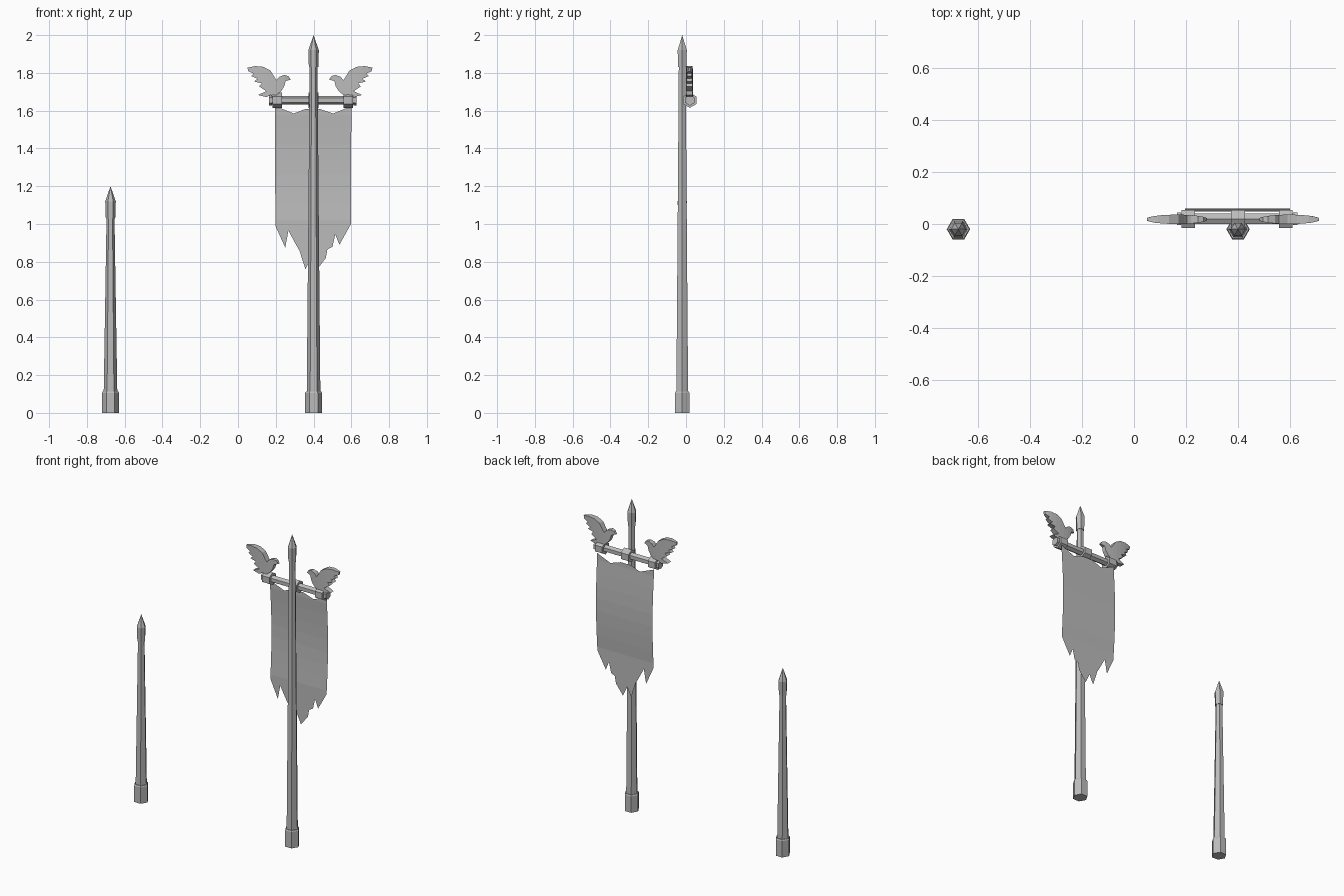
import bpy, bmesh, math
from mathutils import Matrix, Vector

if "Cube" in bpy.data.objects:
    bpy.data.objects.remove(bpy.data.objects["Cube"], do_unlink=True)

grey = bpy.data.materials.new("weathered grey")
grey.use_nodes = True
grey.diffuse_color = (0.5, 0.5, 0.5, 1)
grey.node_tree.nodes["Principled BSDF"].inputs["Base Color"].default_value = (0.5, 0.5, 0.5, 1)


def finish(name, bm):
    mesh = bpy.data.meshes.new(name)
    bm.to_mesh(mesh)
    bm.free()
    mesh.materials.append(grey)
    obj = bpy.data.objects.new(name, mesh)
    bpy.context.collection.objects.link(obj)
    return obj


def hex_lathe(name, profile, matrix):
    """Six-sided turned part from (radius, height) pairs; radius 0 makes a point."""
    bm = bmesh.new()
    rings = []
    for r, h in profile:
        count = 6 if r else 1
        rings.append([bm.verts.new((r * math.cos(i * math.pi / 3), r * math.sin(i * math.pi / 3), h))
                      for i in range(count)])
    for low, high in zip(rings, rings[1:]):
        for i in range(6):
            j = (i + 1) % 6
            if len(high) == 1:
                bm.faces.new((low[i], low[j], high[0]))
            else:
                bm.faces.new((low[i], low[j], high[j], high[i]))
    bm.faces.new(rings[0][::-1])
    if len(rings[-1]) > 1:
        bm.faces.new(rings[-1])
    bm.transform(matrix)
    return finish(name, bm)


def slice_mesh(bm, axis, positions):
    for p in positions:
        bmesh.ops.bisect_plane(bm, geom=bm.verts[:] + bm.edges[:] + bm.faces[:],
                               plane_co=axis * p, plane_no=axis)


# Poles: foot, tapered shaft and pointed cap
def pole(label, x, height):
    place = Matrix.Translation((x, -0.02, 0))
    cap = height - 0.17
    hex_lathe(label + "_foot", [(0.045, 0), (0.045, 0.105), (0.041, 0.112)], place)
    hex_lathe(label + "_shaft", [(0.036, 0.11), (0.027, height * 0.55), (0.021, cap + 0.01)], place)
    hex_lathe(label + "_cap", [(0.025, cap), (0.028, cap + 0.09), (0, height)], place)


pole("short_pole", -0.675, 1.2)
pole("tall_pole", 0.40, 2.0)


# Crossbar with collars, turned to lie along x
def bar(name, start, end, radius):
    turn = Matrix.Translation((0, 0.02, 1.655)) @ Matrix.Rotation(math.pi / 2, 4, "Y")
    hex_lathe(name, [(radius, start), (radius, end)], turn)


bar("crossbar", 0.175, 0.62, 0.023)
bar("center_collar", 0.372, 0.426, 0.040)
for side, start in (("right", 0.182), ("left", 0.558)):
    bar(side + "_collar", start, start + 0.052, 0.040)
bar("right_bar_end", 0.165, 0.18, 0.028)
bar("left_bar_end", 0.612, 0.628, 0.028)

# Torn cloth banner, bowed gently backwards
outline = [(.195, 1.625), (.295, 1.585), (.36, 1.61), (.43, 1.61), (.505, 1.585), (.60, 1.625),
           (.598, 1.0), (.537, .89), (.515, .945), (.50, .88), (.473, .865), (.465, .82),
           (.415, .755), (.385, .82), (.357, .76), (.325, .86), (.31, .885), (.267, .965),
           (.25, .875), (.198, .99)]
bm = bmesh.new()
bm.faces.new([bm.verts.new((x, 0, z)) for x, z in outline])
slice_mesh(bm, Vector((0, 0, 1)), [1.02 + 0.08 * i for i in range(8)])
for v in bm.verts:
    t = min(max((v.co.z - 1.02) / 0.56, 0), 1)
    v.co.y = 0.048 + 0.012 * math.sin(math.pi * t)
finish("banner", bm)

# Carved birds: silhouette slab, thinned towards wing tip and beak
bird = [(.05, 1.828), (.092, 1.836), (.135, 1.832), (.172, 1.812), (.193, 1.778), (.204, 1.762),
        (.22, 1.78), (.246, 1.789), (.267, 1.783), (.28, 1.764), (.252, 1.757), (.245, 1.73),
        (.23, 1.705), (.205, 1.683), (.175, 1.685), (.15, 1.672), (.105, 1.683), (.15, 1.703),
        (.112, 1.728), (.125, 1.745), (.085, 1.754), (.103, 1.769), (.07, 1.783), (.083, 1.797),
        (.055, 1.808)]


def make_bird(name, mirrored):
    bm = bmesh.new()
    face = bm.faces.new([bm.verts.new((x, -1, z)) for x, z in bird])
    extruded = bmesh.ops.extrude_face_region(bm, geom=[face])["geom"]
    for v in extruded:
        if isinstance(v, bmesh.types.BMVert):
            v.co.y = 1
    slice_mesh(bm, Vector((1, 0, 0)), [0.07 + 0.03 * i for i in range(7)])
    for v in bm.verts:
        bulge = math.sqrt(max(0, 1 - ((v.co.x - 0.165) / 0.12) ** 2))
        v.co.y = 0.018 + v.co.y * max(0.003, 0.018 * bulge)
        if mirrored:
            v.co.x = 0.762 - v.co.x
    bmesh.ops.recalc_face_normals(bm, faces=bm.faces[:])
    return finish(name, bm)


make_bird("right_bird", False)
make_bird("left_bird", True)
